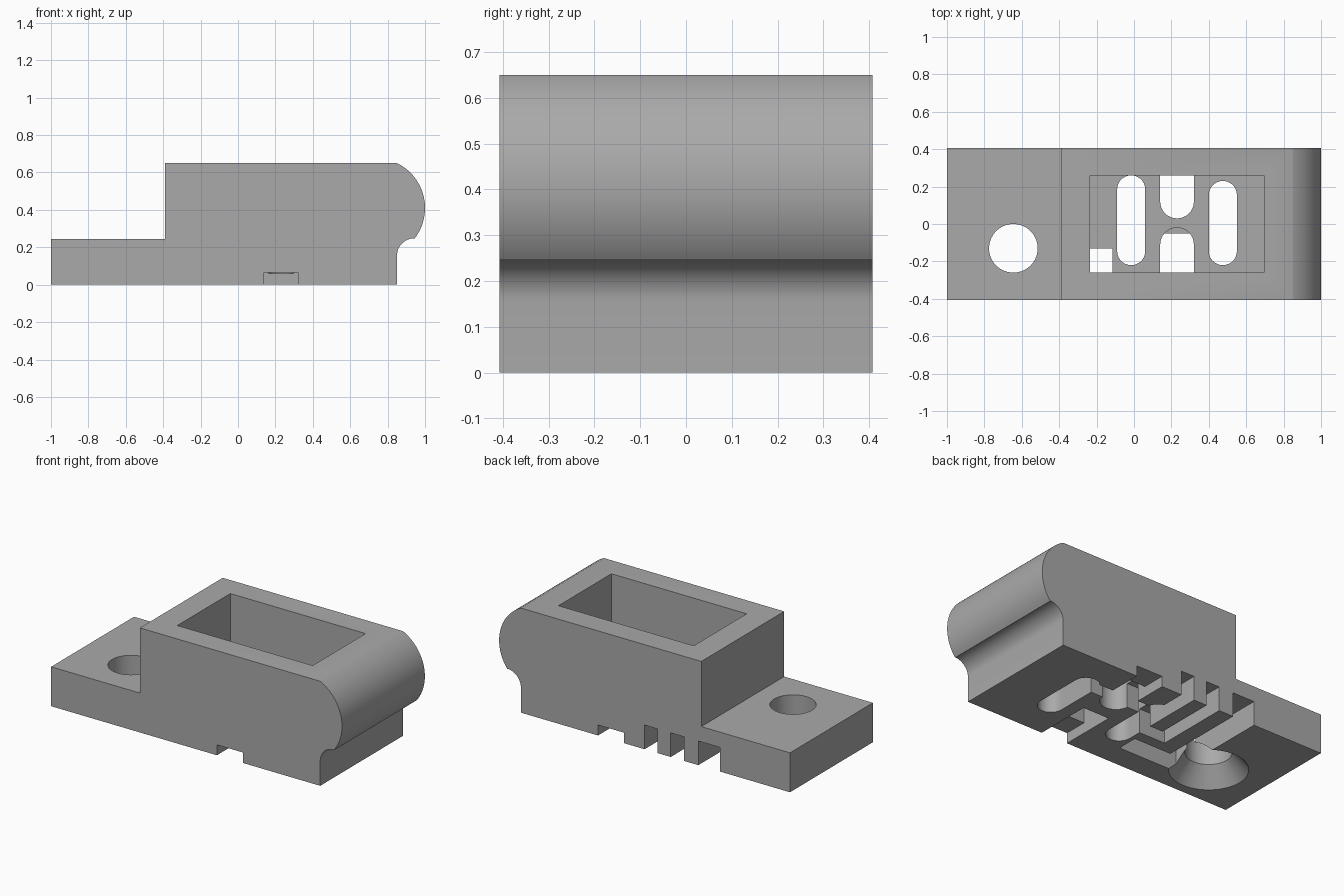
import bpy, bmesh, math

cube = bpy.data.objects.get("Cube")
if cube:
    bpy.data.objects.remove(cube)

grey = bpy.data.materials.new("plain_grey")
grey.use_nodes = True
GREY = (0.4, 0.4, 0.4, 1)
grey.diffuse_color = GREY
grey.node_tree.nodes["Principled BSDF"].inputs["Base Color"].default_value = GREY

HALF = 0.407    # half width
FLOOR = 0.21    # pocket floor height
CHANNEL = 0.15  # wire channel depth
NOTCH = 0.065   # shallow notch depth
BELOW = -0.1


def arc(cx, cy, r, start, end, n=20):
    angles = [math.radians(start + (end - start) * i / n) for i in range(n + 1)]
    return [(cx + r * math.cos(a), cy + r * math.sin(a)) for a in angles]


def prism(name, bottom, top):
    """Solid between two matching loops of 3D points."""
    bm = bmesh.new()
    a = [bm.verts.new(p) for p in bottom]
    b = [bm.verts.new(p) for p in top]
    n = len(a)
    bm.faces.new(a[::-1])
    bm.faces.new(b)
    for i in range(n):
        j = (i + 1) % n
        bm.faces.new((a[i], a[j], b[j], b[i]))
    bmesh.ops.recalc_face_normals(bm, faces=bm.faces)
    mesh = bpy.data.meshes.new(name)
    bm.to_mesh(mesh)
    bm.free()
    mesh.materials.append(grey)
    obj = bpy.data.objects.new(name, mesh)
    bpy.context.collection.objects.link(obj)
    return obj


def upright(points, z0, z1):
    return prism("cutter", [(x, y, z0) for x, y in points],
                 [(x, y, z1) for x, y in points])


def box(x0, x1, y0, y1, z0, z1):
    return upright([(x0, y0), (x1, y0), (x1, y1), (x0, y1)], z0, z1)


def oval(x, y0, y1, r, z0, z1):
    return upright(arc(x, y1 - r, r, 0, 180) + arc(x, y0 + r, r, 180, 360), z0, z1)


# Body: stepped side profile with a rounded nose, swept across the width
profile = [(-1, 0), (0.85, 0)]
profile += arc(0.943, 0.155, 0.093, 180, 92, 12)
profile += arc(0.733, 0.41, 0.267, -38, 64, 28)
profile += [(0.85, 0.65), (-0.39, 0.65), (-0.39, 0.245), (-1, 0.245)]
body = prism("holder_body", [(x, -HALF, z) for x, z in profile],
             [(x, HALF, z) for x, z in profile])


def cut(cutter):
    cutter.hide_render = True
    mod = body.modifiers.new("cut", "BOOLEAN")
    mod.operation = "DIFFERENCE"
    mod.solver = "EXACT"
    mod.object = cutter
    bpy.ops.object.modifier_apply(modifier=mod.name)
    bpy.data.objects.remove(cutter)


bpy.ops.object.select_all(action="DESELECT")
body.select_set(True)
bpy.context.view_layer.objects.active = body

# Pocket open at the top
cut(box(-0.235, 0.695, -0.26, 0.26, FLOOR, 1))

# Screw hole with a countersink underneath
hx, hy = -0.645, -0.13
cut(upright(arc(hx, hy, 0.13, 0, 354, 59), BELOW, 0.5))
wide = arc(hx, hy, 0.229, 0, 354, 59)
narrow = arc(hx, hy, 0.129, 0, 354, 59)
cut(prism("cutter", [(x, y, -0.01) for x, y in wide],
          [(x, y, 0.11) for x, y in narrow]))

# Long terminal slots through the floor
cut(oval(-0.015, -0.22, 0.26, 0.075, BELOW, FLOOR + 0.05))
cut(oval(0.475, -0.22, 0.23, 0.075, BELOW, FLOOR + 0.05))

# Middle slots and the shallow notches that reach the outer faces
cut(upright(arc(0.23, 0.12, 0.09, 180, 360) + [(0.32, 0.26), (0.14, 0.26)],
            BELOW, FLOOR + 0.05))
cut(upright(arc(0.23, -0.11, 0.09, 0, 180) + [(0.14, -0.26), (0.32, -0.26)],
            NOTCH - 0.005, FLOOR + 0.05))
cut(box(0.14, 0.32, 0.2, 0.5, BELOW, NOTCH))
cut(box(0.14, 0.32, -0.5, -0.05, BELOW, NOTCH))

# Nested wire channels underneath: in from the back, then turning sideways
for x0, x1, y0, y1, reach in ((-0.09, 0.0, 0.11, 0.2, 0.475),
                              (-0.27, -0.18, -0.06, 0.03, -0.02),
                              (-0.52, -0.37, -0.26, -0.13, -0.115)):
    outline = [(x0, 0.5), (x0, y0), (reach, y0), (reach, y1), (x1, y1), (x1, 0.5)]
    cut(upright(outline, BELOW, CHANNEL))

# Corner opening from the pocket into the outer channel
cut(box(-0.235, -0.115, -0.26, -0.13, BELOW, FLOOR + 0.05))

bpy.ops.object.shade_smooth_by_angle(angle=math.radians(30))
